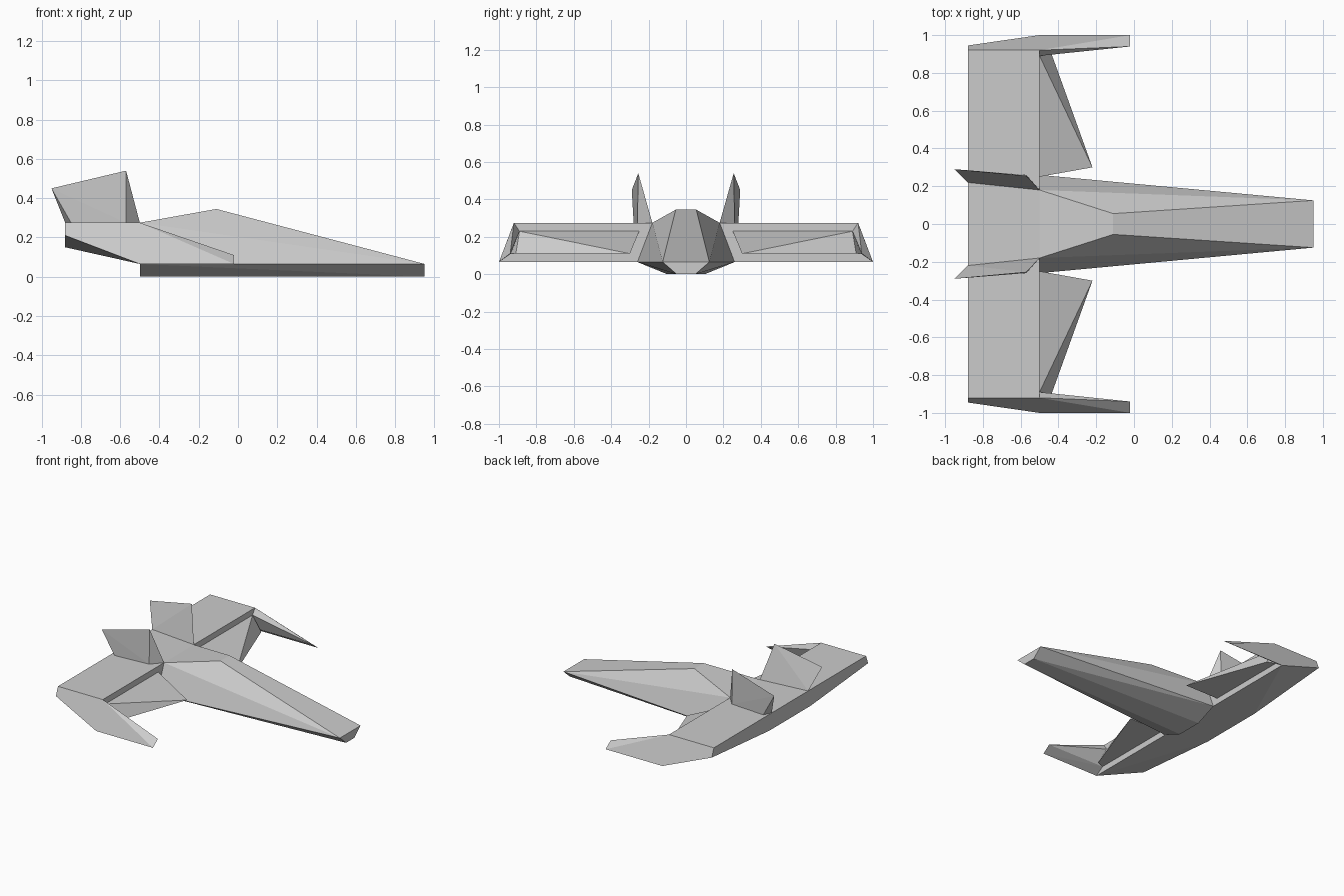
import bpy
import bmesh

# Remove the default cube
cube = bpy.data.objects.get("Cube")
if cube:
    bpy.data.objects.remove(cube, do_unlink=True)

# Single hull colour
grey = bpy.data.materials.new("light_grey")
grey.use_nodes = True
colour = (0.6, 0.6, 0.6, 1)
grey.diffuse_color = colour
bsdf = next(n for n in grey.node_tree.nodes if n.type == 'BSDF_PRINCIPLED')
bsdf.inputs["Base Color"].default_value = colour


def solid(name, corners, both_sides=False):
    """Flat-faced convex part; both_sides adds the same part across y = 0."""
    bm = bmesh.new()
    for p in corners:
        bm.verts.new(p)
    bmesh.ops.convex_hull(bm, input=bm.verts[:])
    bmesh.ops.dissolve_limit(bm, angle_limit=0.01, verts=bm.verts[:], edges=bm.edges[:])
    bmesh.ops.recalc_face_normals(bm, faces=bm.faces[:])
    mesh = bpy.data.meshes.new(name)
    bm.to_mesh(mesh)
    bm.free()
    mesh.materials.append(grey)
    obj = bpy.data.objects.new(name, mesh)
    bpy.context.collection.objects.link(obj)
    if both_sides:
        mod = obj.modifiers.new("mirror", 'MIRROR')
        mod.use_axis = (False, True, False)
        mod.use_mirror_merge = False
    return obj


def paired(half):
    return [(x, s * y, z) for x, y, z in half for s in (1, -1)]


tail, lead, nose = -0.88, -0.5, 0.95
low, high = 0.065, 0.275

# Fuselage: keel, waist, roof
solid("fuselage", paired([
    (lead, 0.10, 0), (nose, 0.05, 0),
    (lead, 0.26, low), (nose, 0.125, low),
    (lead, 0.18, high), (-0.11, 0.055, 0.345),
]))

# Straight wing slab, deeper at the middle of its trailing edge
solid("wing", paired([
    (tail, 0.92, high), (lead, 0.92, high),
    (lead, 1.0, low), (tail, 0.945, 0.21), (tail, 0.25, 0.15),
]))

# Forward-pointing wing tip prongs
solid("wingtip_prong", [
    (lead, 0.92, high), (lead, 1.0, low),
    (lead, 0.935, 0.11), (lead, 0.89, 0.23),
    (-0.02, 1.0, low), (-0.02, 0.94, 0.11),
], True)

# Sloping wedges ahead of the leading edge
solid("leading_wedge", [
    (lead, 0.25, 0.23), (lead, 0.89, 0.23),
    (lead, 0.30, 0.11), (lead, 0.935, 0.11),
    (-0.22, 0.30, 0.11), (-0.44, 0.91, 0.11),
], True)

# Outward-leaning tail fins
solid("tail_fin", [
    (lead, 0.18, high), (-0.57, 0.26, high),
    (tail, 0.22, high), (-0.85, 0.28, high),
    (-0.57, 0.255, 0.54), (-0.95, 0.29, 0.45),
], True)
